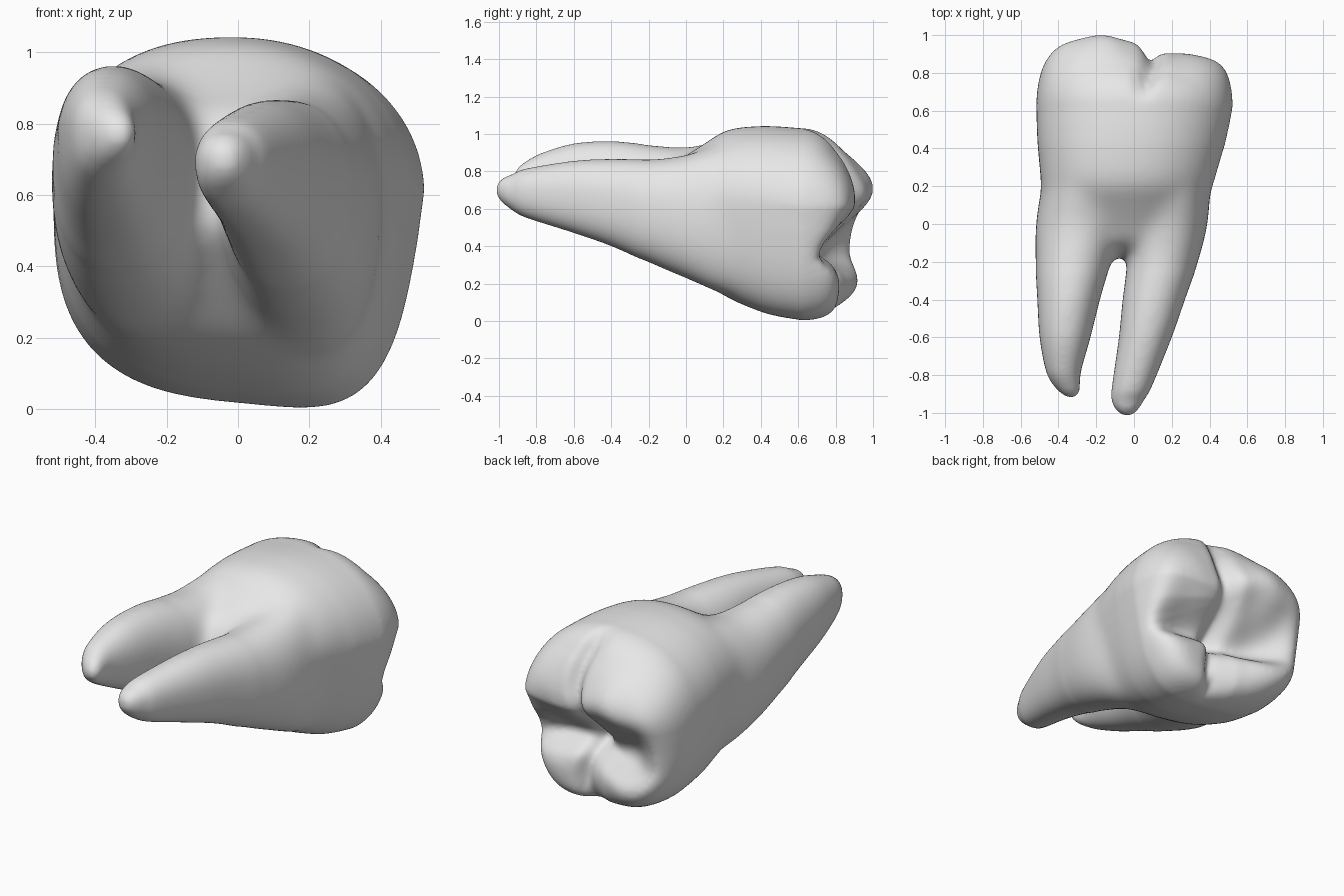
import bpy, bmesh
from math import sin, cos, pi, exp, copysign

old = bpy.data.objects.get("Cube")
if old:
    bpy.data.objects.remove(old, do_unlink=True)

SIDES = 80


def gauss(d, width):
    return exp(-d * d / (2 * width * width))


def lopsided(d, above, below):
    return gauss(d, above if d > 0 else below)


def refine(sections, steps=5):
    """Spline through sections (y, x0, x1, z0, z1)."""
    padded = [sections[0]] + sections + [sections[-1]]
    out = []
    for a, b, c, d in zip(padded, padded[1:], padded[2:], padded[3:]):
        for i in range(steps):
            t = i / steps
            out.append([q + t * (r - p + t * (2 * p - 5 * q + 4 * r - s + t * (3 * (q - r) + s - p))) / 2
                        for p, q, r, s in zip(a, b, c, d)])
    return out + [sections[-1]]


def outline(section, powers, middle, tilt=0, taper=0):
    """Ring with its own roundness per quarter; tilt and taper shape the lower half."""
    y, x0, x1, z0, z1 = section
    cx, cz = (x0 + x1) / 2, z0 + middle * (z1 - z0)
    pts = []
    for i in range(SIDES):
        a = 2 * pi * (i + .5) / SIDES
        power = powers[i * 4 // SIDES]
        u = copysign(abs(cos(a)) ** (2 / power), cos(a))
        v = copysign(abs(sin(a)) ** (2 / power), sin(a))
        low = max(0, -v)
        if u > 0:
            u *= 1 - taper * low
        x = cx + u * (x1 - x0) / 2
        z = cz + v * (z1 - cz if v > 0 else cz - z0)
        pts.append((x, y, z - tilt * x * low))
    return pts


def bridge(bm, rings):
    """Skin a list of rings and close both ends."""
    loops = [[bm.verts.new(p) for p in ring] for ring in rings]
    for a, b in zip(loops, loops[1:]):
        for i in range(SIDES):
            j = (i + 1) % SIDES
            bm.faces.new((a[i], a[j], b[j], b[i]))
    bm.faces.new(loops[0])
    bm.faces.new(loops[-1])


# Cusps and end ridge: x, z, height, width in x, width above, width below
CUSPS = [(-.19, .7, .205, .22, .15, .12), (.31, .62, .095, .2, .17, .1),
         (-.27, .2, .13, .16, .12, .12), (.27, .18, .03, .16, .08, .2),
         (-.41, .45, .08, .08, .15, .15)]


def bite_height(x, z, s):
    h = .17 + sum(a * gauss(x - cx, wx) * lopsided(z - cz, up, down)
                  for cx, cz, a, wx, up, down in CUSPS)
    # Long groove, cross groove and fine wrinkles
    h -= .11 * lopsided(z - .36 - .02 * sin(9 * x), .09, .045) * exp(-((x - .1) / .42) ** 4)
    h -= .07 * gauss(x - .07 - .03 * sin(10 * z), .035)
    h += .012 * sin(21 * x + 6 * z) * sin(17 * z - 5 * x) * gauss(s, .4)
    # Square shoulders at the sides and below, a gentler slope above
    shoulder = 15 - 9 * min(1, max(0, (z - .6) / .3))
    return .62 + h * max(0, 1 - s ** shoulder) ** .5


def add_crown(bm):
    sections = [(-.17, -.2, .05, .5, .68), (-.1, -.32, .2, .42, .82), (0, -.45, .34, .31, .885),
                (.1, -.475, .385, .21, .95), (.2, -.49, .42, .145, 1.015), (.3, -.5, .45, .095, 1.038),
                (.45, -.512, .49, .045, 1.042), (.62, -.517, .523, .017, 1.03)]
    rings = [outline(s, (2.1, 2.3, 3, 4), .57, .1, .19) for s in refine(sections)]
    rim = rings[-1]
    cx, cz = 0, .59
    count = 34
    for k in range(1, count):
        s = cos(k / count * pi / 2)
        ring = []
        for x, _, z in rim:
            px, pz = cx + s * (x - cx), cz + s * (z - cz)
            ring.append((px, bite_height(px, pz, s), pz))
        rings.append(ring)
    bridge(bm, rings)


ROOTS = [
    [(-.922, -.35, -.31, .75, .79), (-.89, -.395, -.288, .71, .83), (-.84, -.437, -.286, .675, .865),
     (-.77, -.469, -.278, .635, .9), (-.6, -.5, -.23, .55, .95), (-.4, -.512, -.18, .46, .962),
     (-.2, -.522, -.12, .36, .945), (0, -.52, -.05, .27, .93), (.2, -.485, -.02, .2, .96),
     (.35, -.42, -.05, .25, .9)],
    [(-1.015, -.06, -.01, .67, .73), (-.98, -.1, .025, .63, .765), (-.93, -.12, .055, .592, .785),
     (-.86, -.117, .095, .553, .815), (-.6, -.08, .2, .47, .857), (-.4, -.06, .27, .4, .867),
     (-.2, -.035, .34, .31, .867), (0, -.02, .39, .225, .89), (.2, 0, .4, .145, .94),
     (.35, .05, .37, .15, .9)],
]

# Crown and roots as overlapping closed shells
bm = bmesh.new()
add_crown(bm)
for root in ROOTS:
    bridge(bm, [outline(s, (2.1, 2.1, 2.5, 2.4), .55) for s in refine(root)])
bmesh.ops.recalc_face_normals(bm, faces=bm.faces)
mesh = bpy.data.meshes.new("molar_tooth")
bm.to_mesh(mesh)
bm.free()
tooth = bpy.data.objects.new("molar_tooth", mesh)
bpy.context.collection.objects.link(tooth)

# Fuse the shells into one skin
mod = tooth.modifiers.new("fuse", "REMESH")
mod.mode = "VOXEL"
mod.voxel_size = .012
fused = bpy.data.meshes.new_from_object(tooth.evaluated_get(bpy.context.evaluated_depsgraph_get()))
tooth.modifiers.clear()
tooth.data = fused

# Blend the neck and fork strongly, the rest lightly
bm = bmesh.new()
bm.from_mesh(fused)


def relax(low, high, times):
    verts = [v for v in bm.verts if low < v.co.y < high]
    for _ in range(times):
        bmesh.ops.smooth_vert(bm, verts=verts, factor=.5, use_axis_x=True, use_axis_y=True, use_axis_z=True)


relax(-.25, .4, 60)
relax(-.4, .5, 15)
relax(-2, -.4, 10)
relax(-2, 2, 4)
for f in bm.faces:
    f.smooth = True
bm.to_mesh(fused)
bm.free()

# Single enamel colour
enamel = bpy.data.materials.new("enamel_grey")
enamel.use_nodes = True
colour = (.8, .8, .8, 1)
enamel.diffuse_color = colour
enamel.node_tree.nodes["Principled BSDF"].inputs["Base Color"].default_value = colour
fused.materials.clear()
fused.materials.append(enamel)
